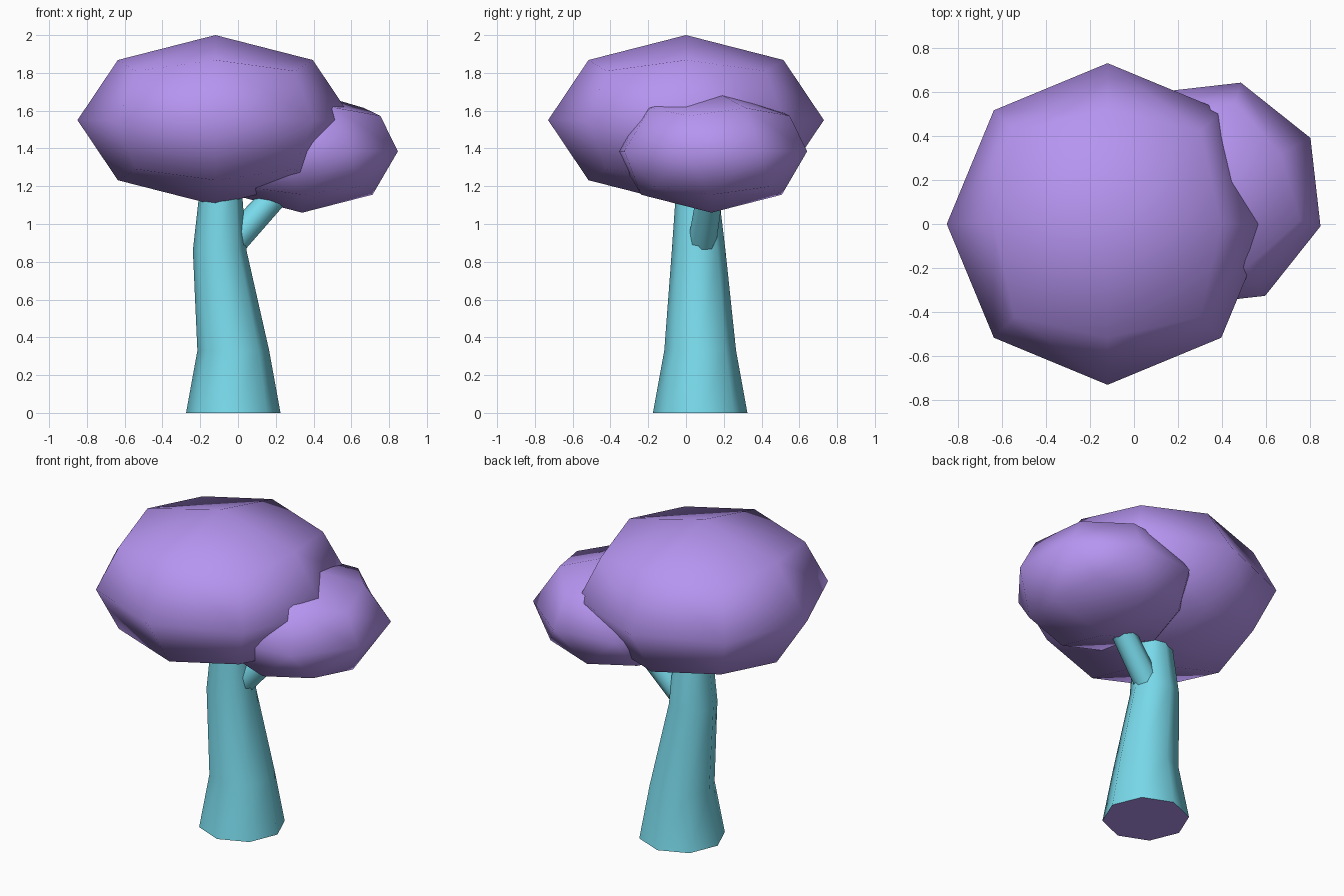
import bpy, bmesh, math
from mathutils import Vector, Matrix

if "Cube" in bpy.data.objects:
    bpy.data.objects.remove(bpy.data.objects["Cube"])


def material(name, color):
    m = bpy.data.materials.new(name)
    m.diffuse_color = (*color, 1)
    m.use_nodes = True
    m.node_tree.nodes["Principled BSDF"].inputs["Base Color"].default_value = m.diffuse_color
    return m


BARK = material("bark", (0.19, 0.70, 0.83))
LEAF = material("leaf", (0.47, 0.30, 0.88))


def finish(name, bm, mats):
    bmesh.ops.recalc_face_normals(bm, faces=bm.faces)
    me = bpy.data.meshes.new(name)
    bm.to_mesh(me)
    bm.free()
    for m in mats:
        me.materials.append(m)
    ob = bpy.data.objects.new(name, me)
    bpy.context.collection.objects.link(ob)
    return ob


def tube(name, rings, axis=(0, 0, 1), sides=8):
    """Loft circles (centre, radius) that lie across the given axis."""
    bm = bmesh.new()
    rot = Vector((0, 0, 1)).rotation_difference(Vector(axis))
    loops = []
    for centre, r in rings:
        loops.append([bm.verts.new(Vector(centre) + rot @ Vector(
            (r * math.cos(math.tau * i / sides), r * math.sin(math.tau * i / sides), 0)))
            for i in range(sides)])
    for a, b in zip(loops, loops[1:]):
        for i in range(sides):
            j = (i + 1) % sides
            bm.faces.new((a[i], a[j], b[j], b[i])).smooth = True
    # flat end caps, cut ends in the leaf colour
    for loop in (loops[0], loops[-1]):
        bm.faces.new(loop).material_index = 1
    return finish(name, bm, [BARK, LEAF])


def crown(name, centre, radius, height, twist=0):
    """Once-divided cube pushed out to a squashed ball; twist turns the upper part."""
    bm = bmesh.new()
    bmesh.ops.create_cube(bm, size=2)
    bmesh.ops.subdivide_edges(bm, edges=bm.edges[:], cuts=1, use_grid_fill=True)
    turn = Matrix.Rotation(math.radians(twist), 3, 'Z')
    for v in bm.verts:
        p = v.co.normalized()
        if p.z > -0.01:
            p = turn @ p
        v.co = Vector(centre) + Vector((p.x * radius, p.y * radius, p.z * height))
    for f in bm.faces:
        f.smooth = True
    return finish(name, bm, [LEAF])


# trunk, bent slightly to the left
tube("trunk", [((-0.025, 0.075, 0), 0.25), ((-0.025, 0.075, 0.33), 0.19),
               ((-0.097, 0.067, 0.86), 0.142), ((-0.09, 0.057, 1.25), 0.105)])

# side branch reaching into the small crown
start, end = Vector((-0.03, 0.085, 0.90)), Vector((0.25, 0.135, 1.21))
tube("branch", [(start, 0.075), (end, 0.068)], axis=end - start)

# foliage
crown("main_crown", (-0.12, 0, 1.55), 0.73, 0.45)
crown("side_crown", (0.34, 0.135, 1.385), 0.527, 0.325, twist=29)
